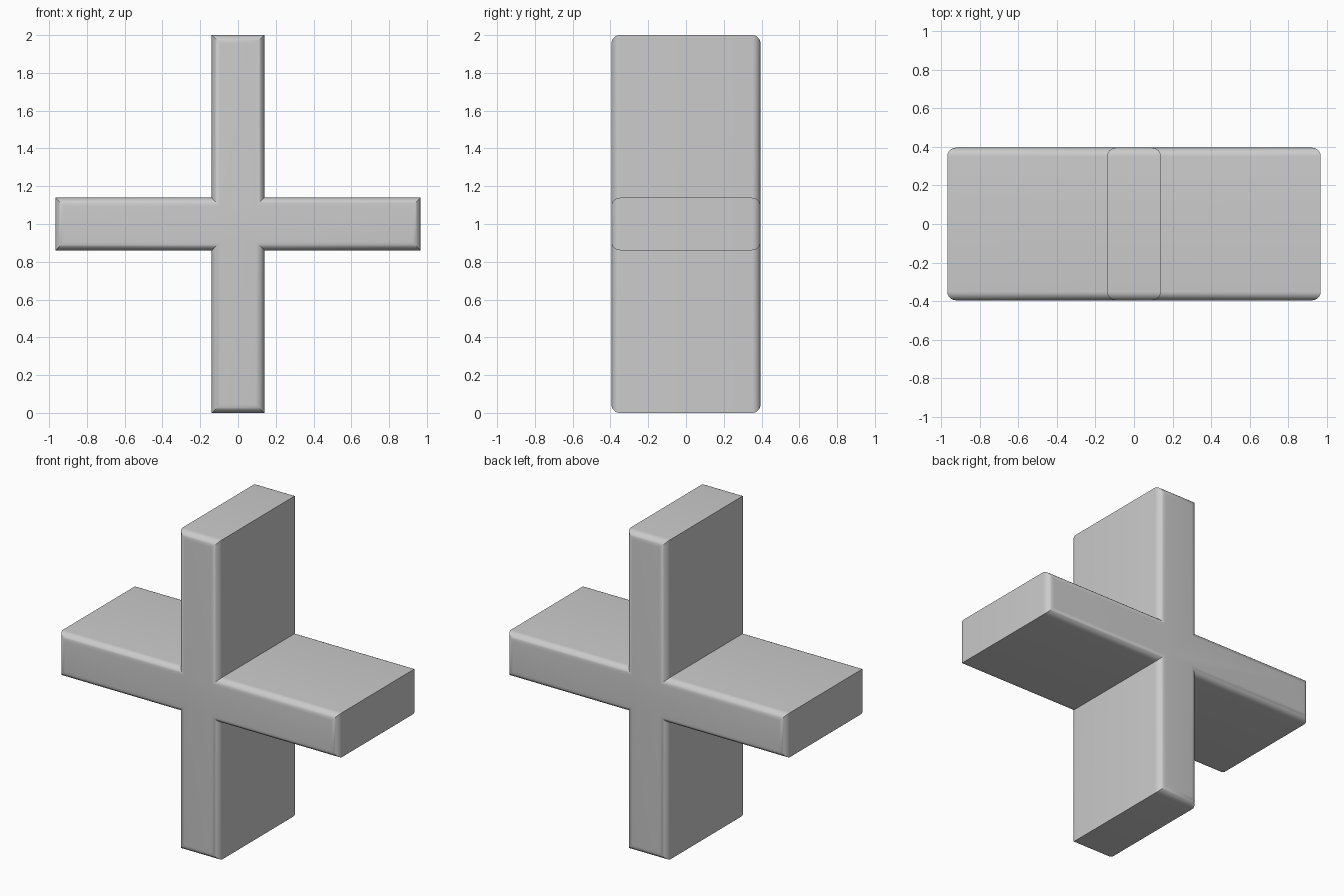
import bpy, bmesh, math

if "Cube" in bpy.data.objects:
    bpy.data.objects.remove(bpy.data.objects["Cube"])

HALF_ARM, HALF_W, HALF_H, HALF_D, R, SEG = 0.139, 0.967, 1.0, 0.395, 0.045, 8


def cross(bm, inset, y):
    """Plus-shaped ring, moved inwards by inset, at depth y."""
    a, w, h = HALF_ARM - inset, HALF_W - inset, HALF_H - inset
    pts = [(a, -h), (a, -a), (w, -a), (w, a), (a, a), (a, h),
           (-a, h), (-a, a), (-w, a), (-w, -a), (-a, -a), (-a, -h)]
    return [bm.verts.new((x, y, z + 1.0)) for x, z in pts]


# Rounded front edge profile, mirrored for the back
edge = []
for i in range(SEG + 1):
    t = math.pi / 2 * i / SEG
    edge.append((R * (1 - math.sin(t)), -HALF_D + R * (1 - math.cos(t))))
profile = edge + [(d, -y) for d, y in reversed(edge)]

# Skin the rings and cap both ends
bm = bmesh.new()
rings = [cross(bm, d, y) for d, y in profile]
for r0, r1 in zip(rings, rings[1:]):
    for i in range(12):
        j = (i + 1) % 12
        bm.faces.new((r0[i], r0[j], r1[j], r1[i]))
bm.faces.new(rings[0])
bm.faces.new(rings[-1])
bmesh.ops.recalc_face_normals(bm, faces=bm.faces)

mesh = bpy.data.meshes.new("plus_sign")
bm.to_mesh(mesh)
bm.free()
obj = bpy.data.objects.new("plus_sign", mesh)
bpy.context.collection.objects.link(obj)
bpy.context.view_layer.objects.active = obj
obj.select_set(True)
bpy.ops.object.shade_smooth_by_angle(angle=math.radians(30))
